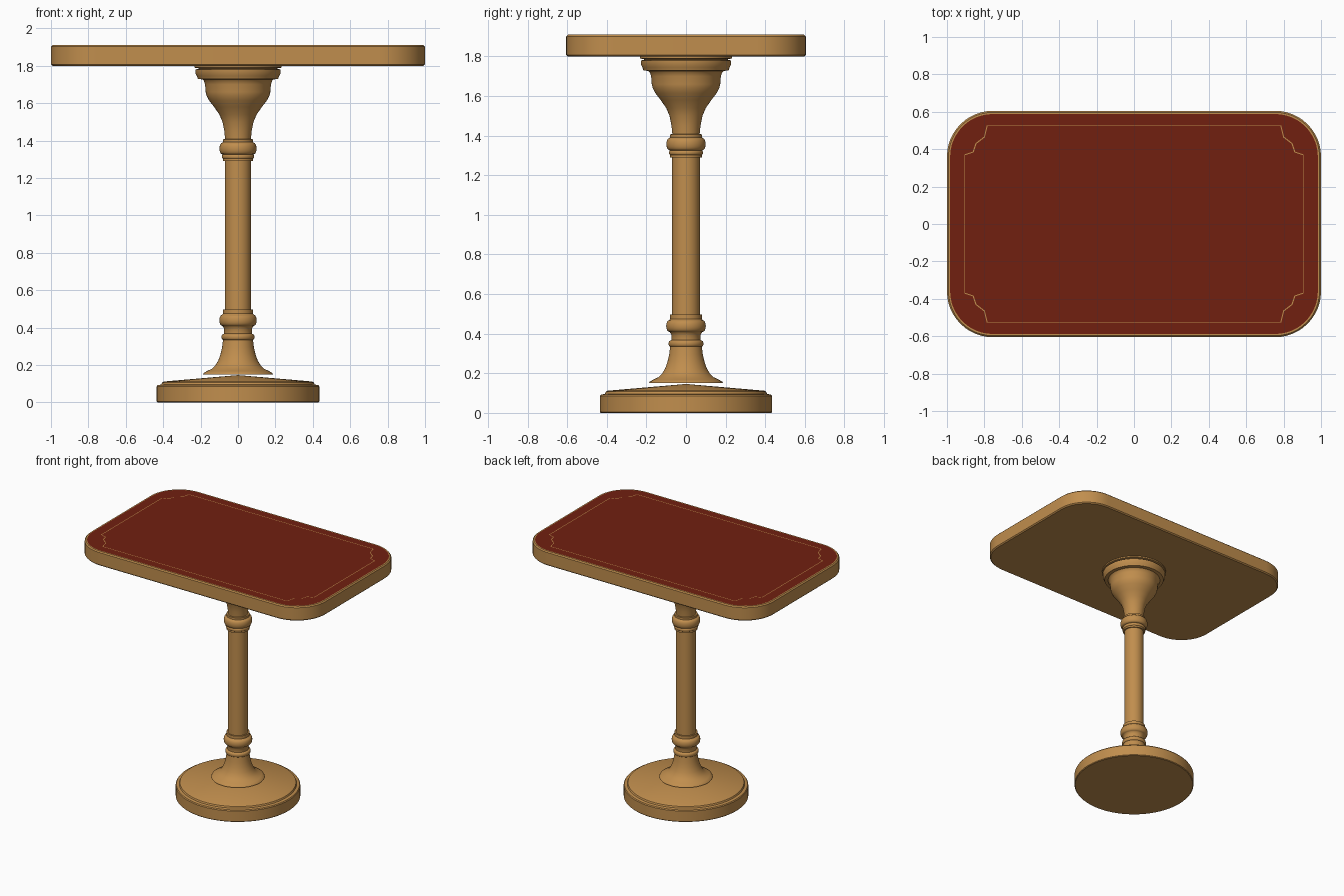
import bpy, bmesh, math

if "Cube" in bpy.data.objects:
    bpy.data.objects.remove(bpy.data.objects["Cube"])

def material(name, rgb):
    m = bpy.data.materials.new(name)
    m.diffuse_color = (*rgb, 1)
    m.use_nodes = True
    m.node_tree.nodes["Principled BSDF"].inputs["Base Color"].default_value = m.diffuse_color
    return m

wood = material("warm wood", (0.53, 0.27, 0.075))
red = material("dark red inlay", (0.165, 0.014, 0.005))

def finish(name, bm, mats, angle=35):
    bmesh.ops.recalc_face_normals(bm, faces=bm.faces)
    me = bpy.data.meshes.new(name)
    bm.to_mesh(me)
    bm.free()
    ob = bpy.data.objects.new(name, me)
    bpy.context.collection.objects.link(ob)
    for m in mats:
        me.materials.append(m)
    bpy.ops.object.select_all(action='DESELECT')
    ob.select_set(True)
    bpy.context.view_layer.objects.active = ob
    bpy.ops.object.shade_smooth_by_angle(angle=math.radians(angle))
    return ob

def loft(bm, rings):
    """Bridge rings of points; cap both ends, returning the end cap."""
    vs = [[bm.verts.new(p) for p in r] for r in rings]
    n = len(vs[0])
    for a, b in zip(vs, vs[1:]):
        for i in range(n):
            j = (i + 1) % n
            bm.faces.new((a[i], a[j], b[j], b[i]))
    bm.faces.new(vs[0][::-1])
    return bm.faces.new(vs[-1])

def turned(name, profile, n=64):
    bm = bmesh.new()
    loft(bm, [[(r * math.cos(2 * math.pi * i / n), r * math.sin(2 * math.pi * i / n), z)
               for i in range(n)] for r, z in profile])
    bmesh.ops.remove_doubles(bm, verts=bm.verts, dist=1e-5)
    return finish(name, bm, [wood])

def outline(inset, z, hx=1.0, hy=0.605, rad=0.245, seg=12):
    pts = []
    for k, (sx, sy) in enumerate(((1, 1), (-1, 1), (-1, -1), (1, -1))):
        for i in range(seg + 1):
            a = math.pi / 2 * (k + i / seg)
            pts.append((sx * (hx - rad) + (rad - inset) * math.cos(a),
                        sy * (hy - rad) + (rad - inset) * math.sin(a), z))
    return pts

# Rounded tabletop with red upper face
bm = bmesh.new()
top = loft(bm, [outline(0.008, 1.80), outline(0, 1.808), outline(0, 1.902),
                outline(0.008, 1.91), outline(0.017, 1.91)])
top.material_index = 1
finish("tabletop", bm, [wood, red])

# Thin trim line with notched corners
corner = [(0.905, 0.37), (0.86, 0.385), (0.845, 0.43), (0.80, 0.465), (0.785, 0.525)]
path = []
for sx, sy in ((1, 1), (-1, 1), (-1, -1), (1, -1)):
    pts = corner if sx * sy > 0 else corner[::-1]
    path += [(sx * x, sy * y) for x, y in pts]
bm = bmesh.new()
half = 0.003
pairs = []
for i, (x, y) in enumerate(path):
    (ax, ay), (bx, by) = path[i - 1], path[(i + 1) % len(path)]
    la, lb = math.hypot(x - ax, y - ay), math.hypot(bx - x, by - y)
    tx, ty = (x - ax) / la + (bx - x) / lb, (y - ay) / la + (by - y) / lb
    l = math.hypot(tx, ty)
    nx, ny = -ty / l * half, tx / l * half
    pairs.append((bm.verts.new((x + nx, y + ny, 1.9108)), bm.verts.new((x - nx, y - ny, 1.9108))))
for i, (a, b) in enumerate(pairs):
    c, d = pairs[(i + 1) % len(pairs)]
    bm.faces.new((b, d, c, a))
finish("tabletop_trim_line", bm, [wood])

# Round foot with shallow conical top
turned("base", [(0.43, 0), (0.435, 0.005), (0.435, 0.085), (0.43, 0.092), (0.41, 0.096),
                (0.405, 0.107), (0.395, 0.112), (0.001, 0.146)])

def bead(r0, r1, z0, z1, n=8):
    """Half-round moulding."""
    return [(r0 + (r1 - r0) * math.sin(math.pi * i / n),
             (z0 + z1) / 2 - (z1 - z0) / 2 * math.cos(math.pi * i / n)) for i in range(n + 1)]

# Turned column
profile = [(0.187, 0.15), (0.183, 0.158), (0.165, 0.168), (0.14, 0.18), (0.12, 0.2),
           (0.105, 0.225), (0.093, 0.26), (0.085, 0.295), (0.08, 0.335)]
profile += bead(0.08, 0.088, 0.335, 0.365) + [(0.074, 0.368), (0.074, 0.395), (0.082, 0.408)]
profile += bead(0.085, 0.1, 0.41, 0.468) + [(0.08, 0.475), (0.08, 0.497), (0.07, 0.497),
                                            (0.07, 1.29), (0.08, 1.29), (0.08, 1.303)]
profile += bead(0.08, 0.086, 0.303 + 1, 1.325) + bead(0.085, 0.099, 1.327, 1.388)
profile += [(0.08, 1.392), (0.08, 1.407), (0.069, 1.408), (0.073, 1.45), (0.083, 1.5),
            (0.1, 1.54), (0.128, 1.58), (0.155, 1.615), (0.168, 1.64), (0.173, 1.66),
            (0.176, 1.70), (0.183, 1.72), (0.19, 1.727), (0.215, 1.73), (0.22, 1.745),
            (0.228, 1.76), (0.228, 1.78), (0.205, 1.785), (0.233, 1.79), (0.233, 1.802)]
turned("column", profile)
